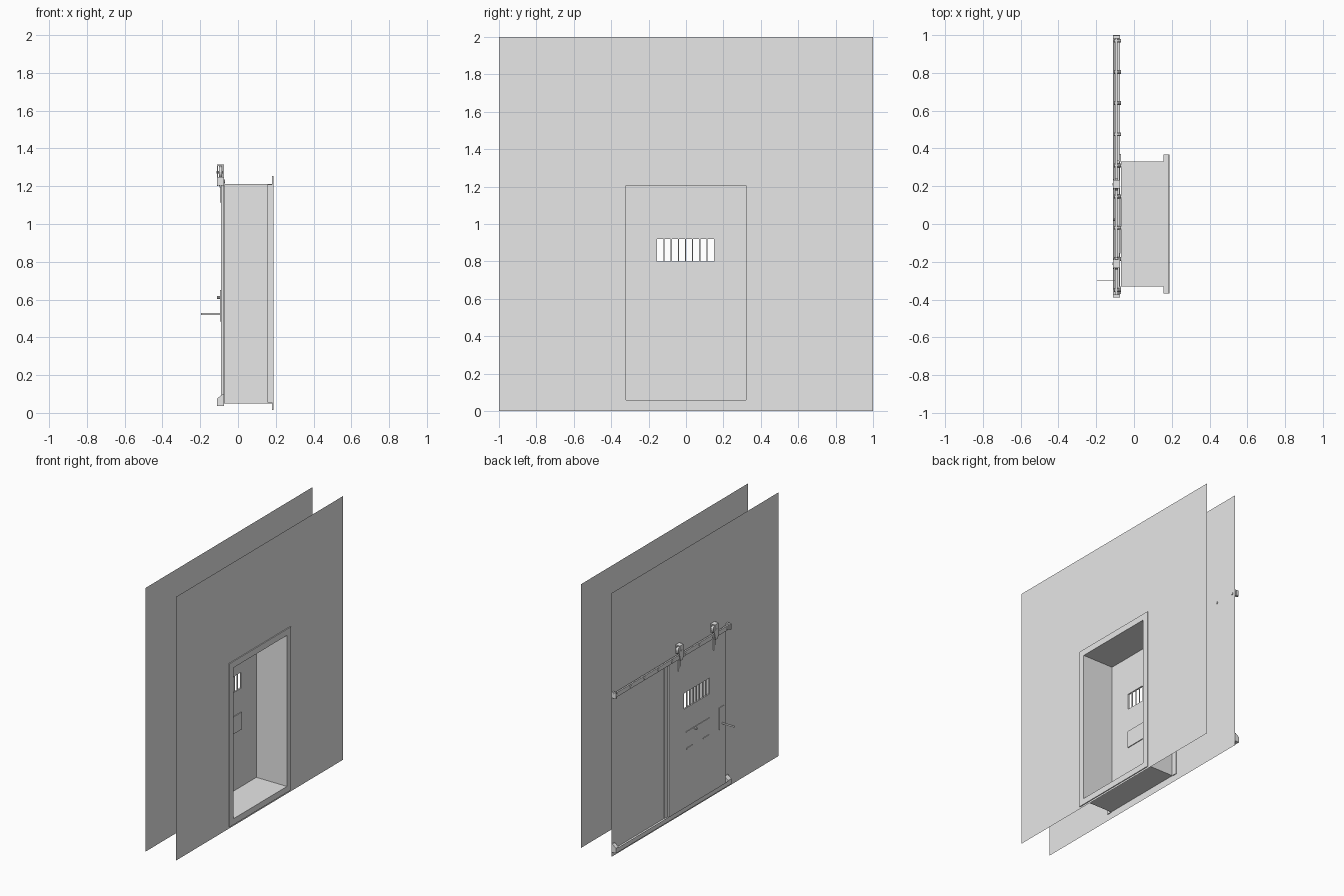
import bpy, bmesh, math

cube = bpy.data.objects.get("Cube")
if cube:
    bpy.data.objects.remove(cube, do_unlink=True)

grey = bpy.data.materials.new("plain_grey")
grey.use_nodes = True
grey.diffuse_color = (0.8, 0.8, 0.8, 1)
grey.node_tree.nodes["Principled BSDF"].inputs["Base Color"].default_value = (0.8, 0.8, 0.8, 1)


def finish(name, bm):
    mesh = bpy.data.meshes.new(name)
    bm.to_mesh(mesh)
    bm.free()
    mesh.materials.append(grey)
    obj = bpy.data.objects.new(name, mesh)
    bpy.context.collection.objects.link(obj)
    return obj


def prism(name, profile, axis, a, b):
    """Extrude a closed profile along x (profile in y, z) or y (profile in x, z)."""
    bm = bmesh.new()
    place = (lambda p, t: (t, p[0], p[1])) if axis == "x" else (lambda p, t: (p[0], t, p[1]))
    face = bm.faces.new([bm.verts.new(place(p, a)) for p in profile])
    new = bmesh.ops.extrude_face_region(bm, geom=[face])["geom"]
    shift = (b - a, 0, 0) if axis == "x" else (0, b - a, 0)
    bmesh.ops.translate(bm, vec=shift, verts=[v for v in new if isinstance(v, bmesh.types.BMVert)])
    bmesh.ops.recalc_face_normals(bm, faces=bm.faces)
    return finish(name, bm)


def box(name, x, y, z):
    return prism(name, [(y[0], z[0]), (y[1], z[0]), (y[1], z[1]), (y[0], z[1])], "x", *x)


def disc(name, x, y, z, radius, sides=16):
    ring = [(y + radius * math.cos(math.tau * i / sides),
             z + radius * math.sin(math.tau * i / sides)) for i in range(sides)]
    return prism(name, ring, "x", *x)


def holed_sheet(name, x, ys, zs, facing=1, thickness=0):
    """Upright sheet on a 3 x 3 grid of panels with the middle one left open."""
    bm = bmesh.new()
    v = [[bm.verts.new((x, y, z)) for z in zs] for y in ys]
    for i in range(3):
        for j in range(3):
            if (i, j) != (1, 1):
                quad = [v[i][j], v[i + 1][j], v[i + 1][j + 1], v[i][j + 1]]
                bm.faces.new(quad if facing > 0 else quad[::-1])
    obj = finish(name, bm)
    if thickness:
        obj.modifiers.new("thickness", "SOLIDIFY").thickness = thickness
    return obj


# Two wall sheets with the doorway cut out
opening_y, opening_z = (-0.32, 0.32), (0.06, 1.205)
holed_sheet("inner_wall", 0.18, (-1, *opening_y, 1), (0, *opening_z, 2))
holed_sheet("outer_wall", -0.075, (-1, *opening_y, 1), (0, *opening_z, 2), -1)

# Passage lining between the walls
box("passage_floor", (-0.07, 0.18), (-0.33, 0.33), (0.05, 0.06))
box("passage_ceiling", (-0.07, 0.18), (-0.33, 0.33), (1.205, 1.213))
for side, s in (("left", 1), ("right", -1)):
    inner, outer = sorted((s * 0.32, s * 0.33)), sorted((s * 0.33, s * 0.37))
    box(f"passage_{side}_side", (-0.07, 0.18), inner, (0.05, 1.213))
    # Door casing and jamb
    box(f"casing_{side}", (0.155, 0.187), sorted((s * 0.32, s * 0.367)), (0.055, 1.21))
    box(f"jamb_{side}", (-0.079, -0.069), outer, (0.05, 1.21))
box("casing_top", (0.18, 0.187), (-0.367, 0.367), (1.205, 1.253))
box("casing_bottom", (0.18, 0.187), (-0.367, 0.367), (0.014, 0.06))

# Sliding door with barred window
window_y, window_z = (-0.155, 0.15), (0.80, 0.92)
holed_sheet("door", -0.078, (-0.345, *window_y, 0.335), (0.05, *window_z, 1.208), 1, 0.012)
for i in range(1, 8):
    y = window_y[0] + (window_y[1] - window_y[0]) * i / 8
    box(f"window_bar_{i}", (-0.088, -0.08), (y - 0.003, y + 0.003), window_z)

# Hatch, its ledge, hinges and knob
box("hatch", (-0.079, -0.072), window_y, (0.49, 0.62))
box("hatch_top_ledge", (-0.094, -0.089), (-0.15, 0.13), (0.615, 0.621))
disc("hatch_knob", (-0.11, -0.089), 0.025, 0.61, 0.008, 10)
for i, y in enumerate((0.09, -0.11)):
    box(f"hatch_hinge_{i}", (-0.095, -0.089), (y - 0.035, y + 0.035), (0.486, 0.495))

# Handle and lock plate
box("lock_plate", (-0.094, -0.089), (-0.325, -0.265), (0.485, 0.65))
box("handle", (-0.195, -0.09), (-0.303, -0.298), (0.517, 0.529))

# Overhead rail with stand-offs
box("rail", (-0.1, -0.088), (-0.385, 1), (1.208, 1.242))
for i in range(9):
    y = -0.35 + i * 0.165
    disc(f"rail_standoff_{i}", (-0.105, -0.07), y, 1.225, 0.01, 10)
for i, y in enumerate((-0.38, 0.99)):
    box(f"rail_stop_{i}", (-0.11, -0.075), (y - 0.008, y + 0.008), (1.205, 1.25))

# Door hangers: wheel between two cheeks, strap down to the door
for i, y in enumerate((-0.21, 0.21)):
    cheek = [(y - 0.013, 1.2), (y + 0.013, 1.2), (y + 0.027, 1.25), (y + 0.022, 1.313),
             (y - 0.022, 1.313), (y - 0.027, 1.25)]
    prism(f"hanger_outer_cheek_{i}", cheek, "x", -0.112, -0.106)
    box(f"hanger_inner_cheek_{i}", (-0.081, -0.075), (y - 0.022, y + 0.022), (1.25, 1.313))
    box(f"hanger_cap_{i}", (-0.112, -0.075), (y - 0.022, y + 0.022), (1.308, 1.315))
    disc(f"hanger_wheel_{i}", (-0.101, -0.086), y, 1.274, 0.032)
    disc(f"hanger_axle_{i}", (-0.115, -0.073), y, 1.274, 0.007, 8)
    strap = [(-0.112, 1.24), (-0.106, 1.24), (-0.09, 1.19), (-0.09, 1.115),
             (-0.095, 1.115), (-0.096, 1.19)]
    prism(f"hanger_strap_{i}", strap, "y", y - 0.013, y + 0.013)

# Bottom guide with sloping top
guide = [(-0.112, 0.036), (-0.075, 0.036), (-0.075, 0.098), (-0.083, 0.098), (-0.112, 0.075)]
prism("bottom_guide_end", guide, "y", -0.385, -0.345)
prism("bottom_guide", [(-0.112, 0.036), (-0.075, 0.036), (-0.075, 0.05), (-0.09, 0.05), (-0.112, 0.07)],
      "y", -0.345, 0.97)
prism("bottom_guide_far_end", guide, "y", 0.97, 1)
